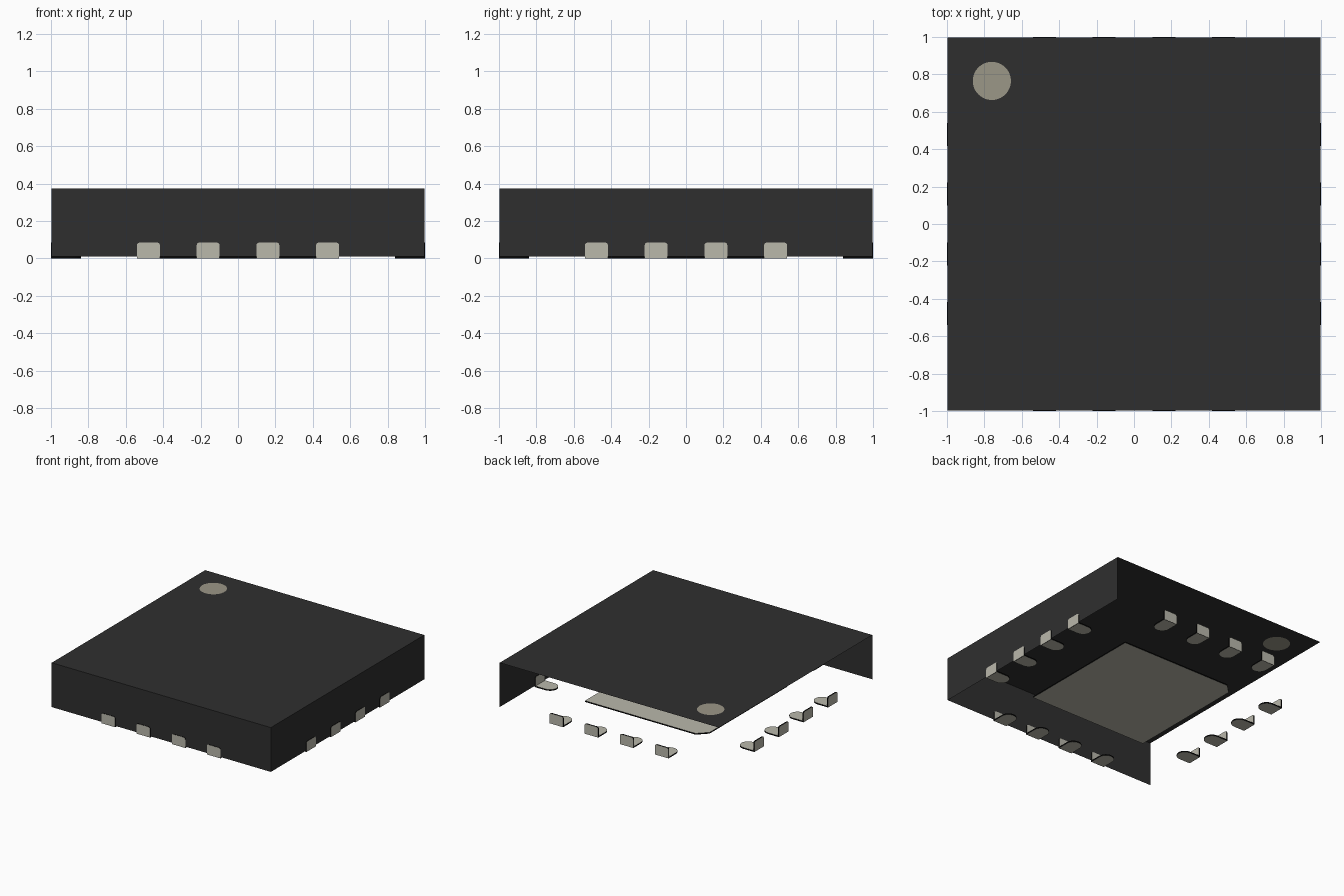
import bpy, bmesh, math
from mathutils import Matrix, Vector

if "Cube" in bpy.data.objects:
    bpy.data.objects.remove(bpy.data.objects["Cube"], do_unlink=True)


def material(name, rgb):
    m = bpy.data.materials.new(name)
    m.use_nodes = True
    m.diffuse_color = (*rgb, 1)
    m.node_tree.nodes["Principled BSDF"].inputs["Base Color"].default_value = (*rgb, 1)
    return m


black = material("black_resin", (0.028, 0.028, 0.028))
metal = material("tinned_metal", (0.49, 0.48, 0.41))
mark = material("marking_grey", (0.33, 0.31, 0.245))
edge = material("dark_edge", (0.002, 0.002, 0.002))

BODY, BOTTOM, TOP = 0.996, 0.01, 0.374


def finish(name, bm, mats):
    me = bpy.data.meshes.new(name)
    bm.to_mesh(me)
    bm.free()
    for m in mats:
        me.materials.append(m)
    ob = bpy.data.objects.new(name, me)
    bpy.context.collection.objects.link(ob)
    return ob


def add_plate(bm, outline, thickness, matrix=Matrix()):
    """Extrude a flat outline: the caps are metal, the rim is dark."""
    n = len(outline)
    low = [bm.verts.new(matrix @ Vector((u, v, 0))) for u, v in outline]
    high = [bm.verts.new(matrix @ Vector((u, v, thickness))) for u, v in outline]
    bm.faces.new(low[::-1])
    bm.faces.new(high)
    for i in range(n):
        j = (i + 1) % n
        bm.faces.new((low[i], low[j], high[j], high[i])).material_index = 1


def arc(cx, cy, r, start, end, steps):
    return [(cx + r * math.cos(math.radians(start + (end - start) * i / steps)),
             cy + r * math.sin(math.radians(start + (end - start) * i / steps)))
            for i in range(steps + 1)]


def loop_edges(bm, points, z):
    vs = [bm.verts.new((x, y, z)) for x, y in points]
    return vs, [bm.edges.new((vs[i], vs[(i + 1) % len(vs)])) for i in range(len(vs))]


# Open body shell: top sheet with a round opening, front wall and +x wall
corners = [(-BODY, -BODY), (BODY, -BODY), (BODY, BODY), (-BODY, BODY)]
circle = arc(-0.76, 0.765, 0.102, 0, 352.5, 47)
bm = bmesh.new()
top, outer = loop_edges(bm, corners, TOP)
_, inner = loop_edges(bm, circle, TOP)
bmesh.ops.triangle_fill(bm, use_beauty=True, use_dissolve=False,
                        edges=outer + inner, normal=(0, 0, 1))
low = [bm.verts.new((x, y, BOTTOM)) for x, y in corners[:3]]
for i in range(2):
    bm.faces.new((low[i], low[i + 1], top[i + 1], top[i]))
finish("body_shell", bm, [black])

# Round marker flush in the top sheet
bm = bmesh.new()
bm.faces.new([bm.verts.new((x, y, TOP)) for x, y in circle])
finish("corner_marker", bm, [mark])

# Central pad underneath, one corner chamfered
P, C = 0.54, 0.075
bm = bmesh.new()
add_plate(bm, [(-P, -P), (P, -P), (P, P), (-P + C, P), (-P, P - C)], 0.01)
finish("centre_pad", bm, [metal, edge])

# Contacts: a rounded foot underneath and an upright plate on the side wall
W, H, R = 0.0615, 0.085, 0.015
foot = [(-W, -0.998), (W, -0.998)] + arc(0, -0.84 - W, W, 0, 180, 12)
upright = [(-W, 0.0005), (W, 0.0005)] + arc(W - R, H - R, R, 0, 90, 3) \
    + arc(-W + R, H - R, R, 90, 180, 3)
stand = Matrix.Translation((0, -0.99, 0)) @ Matrix.Rotation(math.pi / 2, 4, 'X')

for side, name in enumerate(("front", "left", "back", "right")):
    turn = Matrix.Rotation(side * math.pi / 2, 4, 'Z')
    for k in range(4):
        place = turn @ Matrix.Translation((-0.479 + k * 0.3193, 0, 0))
        bm = bmesh.new()
        add_plate(bm, foot, 0.01, place)
        add_plate(bm, upright, 0.01, place @ stand)
        finish(f"{name}_contact_{k + 1}", bm, [metal, edge])
